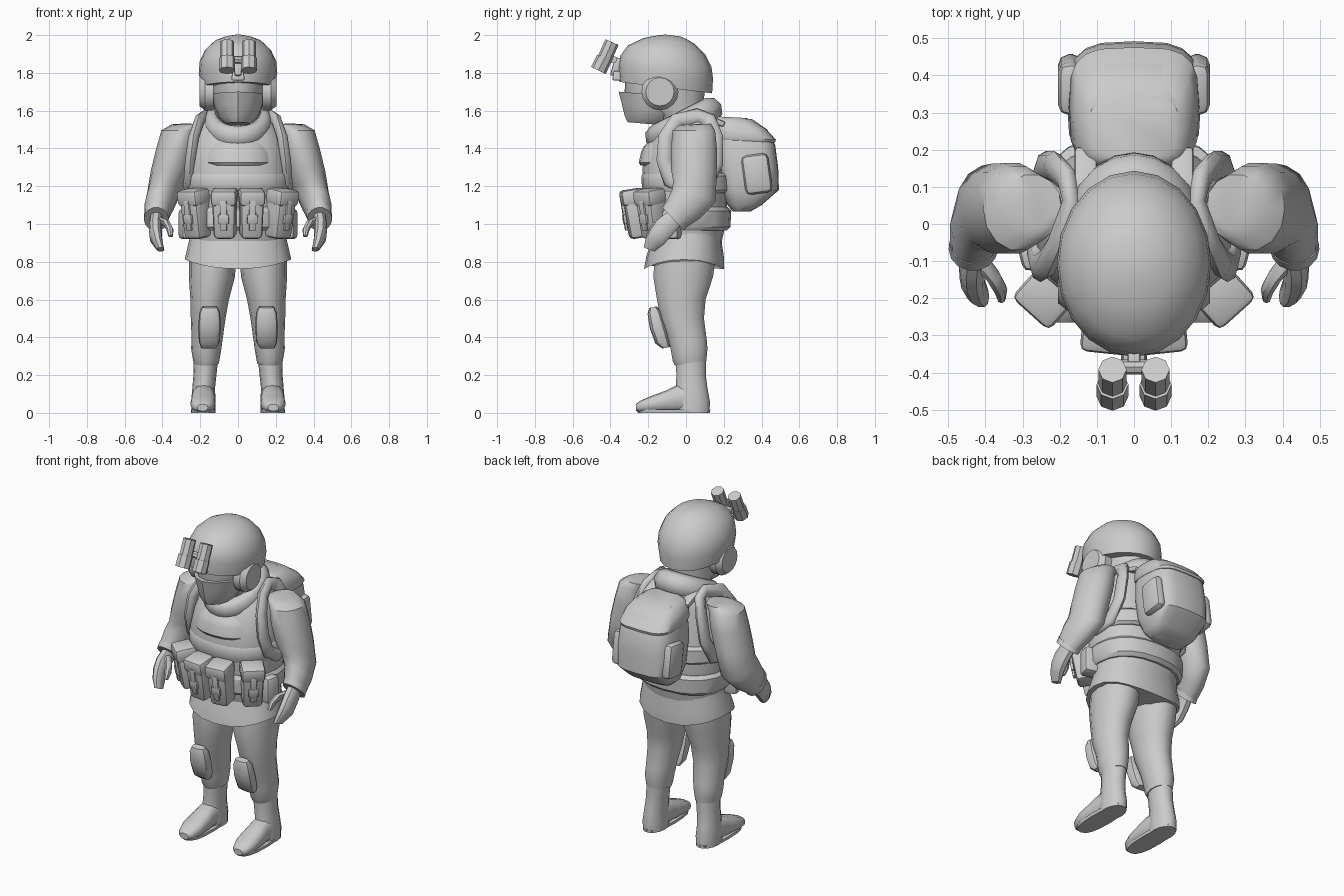
import bpy, bmesh
from math import sin, cos, pi, radians, copysign
from mathutils import Matrix, Vector, Euler


def finish(name, bm, mirror=False, angle=40):
    bmesh.ops.recalc_face_normals(bm, faces=bm.faces)
    me = bpy.data.meshes.new(name)
    bm.to_mesh(me)
    bm.free()
    me.shade_smooth()
    me.set_sharp_from_angle(angle=radians(angle))
    ob = bpy.data.objects.new(name, me)
    bpy.context.collection.objects.link(ob)
    if mirror:
        ob.modifiers.new("Mirror", 'MIRROR')
    return ob


def loft(name, rings, n=16, power=2.0, mirror=False, hem=0.0, closed=False):
    """rings: (cx, cy, cz, rx, ry, tilt about x in degrees); hem lifts the first ring's sides"""
    bm = bmesh.new()
    loops = []
    for i, (cx, cy, cz, rx, ry, tilt) in enumerate(rings):
        rot = Matrix.Rotation(radians(tilt), 3, 'X')
        loop = []
        for k in range(n):
            t = 2 * pi * k / n
            c, s = cos(t), sin(t)
            p = Vector((copysign(abs(c) ** (2 / power), c) * rx, copysign(abs(s) ** (2 / power), s) * ry, 0))
            v = rot @ p + Vector((cx, cy, cz))
            if i == 0:
                v.z += hem * c * c
            loop.append(bm.verts.new(v))
        loops.append(loop)
    for a, b in zip(loops, loops[1:]):
        for k in range(n):
            bm.faces.new((a[k], a[(k + 1) % n], b[(k + 1) % n], b[k]))
    bm.faces.new(loops[0])
    bm.faces.new(loops[-1])
    return finish(name, bm, mirror)


def body(name, levels, n=20, power=2.0, tilt=0, hem=0.0):
    """levels: (z, front y, back y, half width)"""
    return loft(name, [(0, (f + b) / 2, z, w, (b - f) / 2, tilt) for z, f, b, w in levels], n, power, hem=hem)


def box(name, loc, size, rot=(0, 0, 0), bevel=0.02, mirror=False, taper=1.0):
    bm = bmesh.new()
    bmesh.ops.create_cube(bm, size=1)
    for v in bm.verts:
        if v.co.z < 0:
            v.co.x *= taper
            v.co.y *= taper
    bmesh.ops.scale(bm, vec=size, verts=bm.verts)
    bmesh.ops.bevel(bm, geom=bm.edges[:], offset=bevel, segments=2, profile=0.5, affect='EDGES', clamp_overlap=True)
    e = Euler([radians(a) for a in rot]).to_matrix().to_4x4()
    bm.transform(Matrix.Translation(loc) @ e)
    return finish(name, bm, mirror)


def rod(name, a, b, r1, r2, n=8, mirror=False):
    a, b = Vector(a), Vector(b)
    bm = bmesh.new()
    bmesh.ops.create_cone(bm, cap_ends=True, segments=n, radius1=r1, radius2=r2, depth=(b - a).length)
    q = (b - a).to_track_quat('Z', 'Y').to_matrix().to_4x4()
    bm.transform(Matrix.Translation((a + b) / 2) @ q)
    return finish(name, bm, mirror)


def band_ring(name, pts, width, thick):
    """closed padded band through pts, lying against the torso side, mirrored"""
    bm = bmesh.new()
    m, n, loops = len(pts), 8, []
    pts = [Vector(p) for p in pts]
    for i, p in enumerate(pts):
        d = (pts[(i + 1) % m] - pts[i - 1]).normalized()
        side = d.cross(Vector((1, 0, 0))).normalized()
        up = side.cross(d)
        loops.append([bm.verts.new(p + side * width * cos(2 * pi * k / n) + up * thick * sin(2 * pi * k / n))
                      for k in range(n)])
    for i in range(m):
        a, b = loops[i], loops[(i + 1) % m]
        for k in range(n):
            bm.faces.new((a[k], a[(k + 1) % n], b[(k + 1) % n], b[k]))
    return finish(name, bm, True, 60)


# Helmet, head and face mask
body("helmet", [(1.722, -.355, .14, .195), (1.80, -.36, .145, .208), (1.86, -.35, .137, .203),
                (1.92, -.31, .105, .175), (1.968, -.225, .05, .125), (1.99, -.15, .0, .07),
                (1.998, -.11, -.03, .025)], tilt=-7)
body("head", [(1.50, -.13, .09, .105), (1.58, -.16, .09, .12), (1.63, -.30, .09, .13),
              (1.70, -.325, .10, .138), (1.80, -.32, .09, .14)], 16)
body("face_mask", [(1.53, -.31, -.10, .065), (1.56, -.325, -.06, .10), (1.62, -.34, -.02, .125),
                   (1.685, -.357, 0, .142)], 12, 1.8, tilt=-5)
rod("ear_cup", (.13, -.138, 1.70), (.175, -.138, 1.70), .098, .098, 16, True)
rod("ear_cup_shell", (.175, -.138, 1.70), (.205, -.138, 1.70), .098, .075, 16, True)

# Night vision goggles on the helmet
rod("goggle_tube", (.058, -.435, 1.865), (.058, -.392, 1.963), .038, .038, 8, True)
rod("goggle_lens", (.058, -.464, 1.813), (.058, -.432, 1.878), .043, .043, 8, True)
rod("goggle_bridge", (-.05, -.385, 1.87), (.05, -.385, 1.87), .02, .02)
box("goggle_arm", (0, -.365, 1.83), (.035, .05, .10), (-15, 0, 0), .008)
box("goggle_mount", (0, -.36, 1.785), (.06, .05, .05), (0, 0, 0), .008, taper=1.2)

# Jacket, vest and straps
body("jacket_skirt", [(.762, -.222, .20, .282), (.83, -.21, .20, .278), (.90, -.185, .19, .262),
                      (.98, -.17, .19, .245)], hem=.05, power=2.3)
body("vest", [(.91, -.19, .19, .245), (1.0, -.215, .21, .262), (1.2, -.228, .225, .272),
              (1.30, -.23, .215, .268), (1.40, -.205, .195, .25), (1.48, -.165, .185, .225),
              (1.55, -.11, .175, .185), (1.60, -.07, .14, .12)], power=2.3)
body("belt", [(.965, -.215, .215, .262), (.985, -.235, .235, .28), (1.07, -.24, .24, .284),
              (1.09, -.225, .22, .268)], power=2.3)
body("rib_strap", [(1.165, -.22, .23, .27), (1.18, -.233, .248, .281), (1.255, -.236, .245, .281),
                   (1.27, -.225, .225, .27)], power=2.3)
body("chest_flap", [(1.31, -.24, .1, .18), (1.325, -.25, .1, .20), (1.38, -.238, .1, .19),
                    (1.41, -.225, .1, .175), (1.45, -.18, .1, .15)], power=2.3)
band_ring("arm_hole_rim", [(.165, .06, 1.57), (.205, -.05, 1.545), (.235, -.105, 1.46), (.252, -.115, 1.34),
                           (.26, -.08, 1.23), (.265, .0, 1.18), (.258, .10, 1.2), (.238, .155, 1.32),
                           (.215, .155, 1.46), (.18, .12, 1.55)], .042, .028)

# Padded scarf collar, low at the front and high at the back
bpy.ops.mesh.primitive_torus_add(major_segments=20, minor_segments=8, major_radius=.14, minor_radius=.05)
collar = bpy.context.object
collar.name = "collar"
collar.data.transform(Matrix.Translation((0, -.012, 1.532)) @ Matrix.Rotation(radians(27), 4, 'X')
                      @ Matrix.Diagonal((.96, 1.17, 1.35, 1)))
collar.data.shade_smooth()

# Arms, cuffs and hands
loft("arm", [(.245, .045, 1.53, .05, .055, 0), (.275, .045, 1.525, .082, .09, 4), (.31, .042, 1.495, .096, .115, 0),
             (.33, .042, 1.40, .103, .125, 0), (.36, .042, 1.28, .102, .124, -4),
             (.39, .045, 1.17, .09, .128, -26), (.415, .0, 1.105, .08, .108, -45),
             (.432, -.058, 1.038, .063, .083, -47)], 14, mirror=True)
loft("cuff", [(.429, -.05, 1.052, .068, .088, -47), (.433, -.068, 1.026, .066, .085, -47)], 14, mirror=True)
loft("hand", [(.43, -.05, 1.04, .035, .05, -45), (.438, -.11, .985, .034, .058, -45),
              (.436, -.15, .935, .033, .056, -50), (.425, -.175, .90, .027, .046, -30),
              (.41, -.195, .865, .02, .032, -20)], 10, 2.6, True)
loft("thumb", [(.42, -.09, 1.02, .025, .03, -45), (.38, -.14, 1.005, .022, .026, -45),
               (.36, -.175, .97, .019, .022, -30), (.357, -.20, .935, .012, .014, -20)], 8, 2, True)

# Ammunition pouches round the waist, leaning outwards at the top
for name, x, y, turn in (("front_pouch", .07, -.262, 6), ("side_pouch", .222, -.178, 42)):
    lean = Euler((radians(9), 0, radians(turn))).to_matrix()
    for part, off, size, bev in (("", (0, 0, 0), (.128, .125, .26), .022),
                                 ("_flap", (0, -.006, .09), (.136, .128, .085), .02),
                                 ("_strap", (0, -.066, .0), (.035, .014, .16), .004),
                                 ("_buckle", (0, -.067, -.02), (.055, .016, .05), .004)):
        p = lean @ Vector(off) + Vector((x, y, 1.055))
        box(name + part, p, size, (9, 0, turn), bev, True, taper=1 if part else .88)
box("hip_pouch", (.245, -.07, 1.0), (.09, .13, .16), (0, 0, 75), .02, True)

# Backpack with lid, pockets and shoulder straps
body("backpack", [(1.065, .25, .34, .11), (1.10, .22, .40, .15), (1.18, .18, .492, .176),
                  (1.30, .16, .488, .18), (1.42, .15, .472, .172), (1.50, .15, .43, .152),
                  (1.555, .16, .35, .12)], 20, 3.4)
body("backpack_lid", [(1.44, .15, .472, .168), (1.455, .145, .476, .175), (1.51, .145, .425, .163),
                      (1.545, .15, .37, .14), (1.565, .17, .32, .11)], 20, 3.6, tilt=-3)
box("backpack_pocket", (.17, .375, 1.265), (.07, .145, .21), (8, 0, 0), .03, True)
box("backpack_strap", (.13, .12, 1.56), (.06, .18, .03), (-22, 0, 0), .01, True)

# Legs, knee pads and boots
loft("trouser_leg", [(.168, .025, .262, .066, .085, 8), (.168, .02, .285, .071, .093, 8),
                     (.168, .016, .34, .08, .10, 0), (.163, .005, .40, .083, .108, -6),
                     (.158, -.02, .50, .092, .118, 0), (.15, -.025, .60, .102, .132, 0),
                     (.138, -.015, .72, .122, .162, 0), (.135, -.005, .82, .125, .165, 0)], 14, mirror=True)
loft("knee_pad", [(.155, -.105, .345, .04, .02, 12), (.152, -.125, .375, .055, .038, 12),
                  (.151, -.15, .455, .06, .042, 12), (.15, -.168, .53, .055, .036, 12),
                  (.15, -.175, .56, .042, .02, 12)], 12, 3, True)
loft("boot_shaft", [(.183, .032, .0, .064, .095, 0), (.183, .032, .06, .065, .097, 0),
                    (.182, .03, .13, .06, .086, 0), (.175, .027, .20, .061, .08, 0),
                    (.17, .025, .28, .064, .082, 0)], 14, mirror=True)
# Foot rings lean forward from the instep to the toe
loft("boot_foot", [(.183, .03, .075, .058, .07, 90), (.183, -.05, .075, .06, .072, 90),
                   (.184, -.11, .06, .066, .057, 90), (.186, -.19, .046, .066, .041, 90),
                   (.187, -.245, .034, .05, .029, 90), (.187, -.265, .028, .028, .018, 90)], 12, 2.6, True)
loft("boot_sole", [(.184, -.065, 0, .064, .19, 0), (.184, -.065, .018, .066, .195, 0)], 16, 2.6, True)
